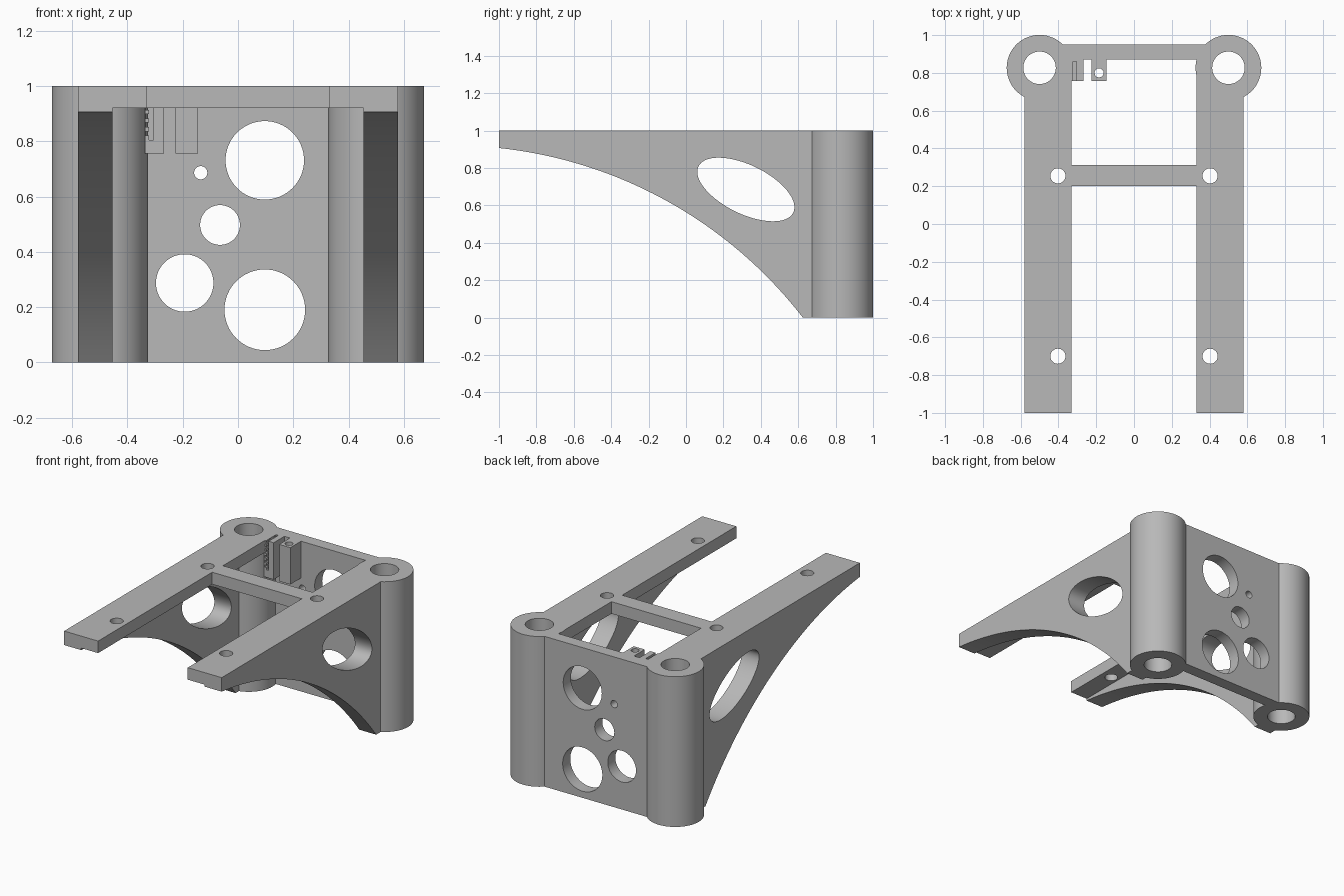
import bpy, math
from mathutils import Matrix

if "Cube" in bpy.data.objects:
    bpy.data.objects.remove(bpy.data.objects["Cube"], do_unlink=True)

grey = bpy.data.materials.new("plain grey")
grey.use_nodes = True
colour = (0.48, 0.48, 0.48, 1)
grey.diffuse_color = colour
grey.node_tree.nodes["Principled BSDF"].inputs["Base Color"].default_value = colour


def prism(name, profile, start, end, axis="Z"):
    """Extrude a closed 2D profile along an axis: X uses (y, z), Y uses (x, z), Z uses (x, y)."""
    def place(p, d):
        return {"X": (d, p[0], p[1]), "Y": (p[0], d, p[1]), "Z": (p[0], p[1], d)}[axis]
    n = len(profile)
    verts = [place(p, d) for d in (start, end) for p in profile]
    faces = [tuple(range(n))[::-1], tuple(range(n, 2 * n))]
    faces += [(i, (i + 1) % n, n + (i + 1) % n, n + i) for i in range(n)]
    mesh = bpy.data.meshes.new(name)
    mesh.from_pydata(verts, [], faces)
    mesh.materials.append(grey)
    obj = bpy.data.objects.new(name, mesh)
    bpy.context.collection.objects.link(obj)
    # consistent outward normals
    bpy.context.view_layer.objects.active = obj
    bpy.ops.object.select_all(action="DESELECT")
    obj.select_set(True)
    bpy.ops.object.mode_set(mode="EDIT")
    bpy.ops.mesh.select_all(action="SELECT")
    bpy.ops.mesh.normals_make_consistent(inside=False)
    bpy.ops.object.mode_set(mode="OBJECT")
    return obj


def box(name, x0, x1, y0, y1, z0, z1):
    return prism(name, [(x0, y0), (x1, y0), (x1, y1), (x0, y1)], z0, z1)


def ellipse(cx, cy, a, b=None, tilt=0, n=64):
    rot = Matrix.Rotation(tilt, 2)
    pts = []
    for i in range(n):
        t = math.tau * i / n
        u, v = a * math.cos(t), (b or a) * math.sin(t)
        pts.append((cx + rot[0][0] * u + rot[0][1] * v, cy + rot[1][0] * u + rot[1][1] * v))
    return pts


def combine(target, other, operation):
    """Apply a boolean and drop the helper."""
    mod = target.modifiers.new(operation.title(), "BOOLEAN")
    mod.operation, mod.solver, mod.object = operation, "EXACT", other
    bpy.context.view_layer.objects.active = target
    bpy.ops.object.modifier_apply(modifier=mod.name)
    bpy.data.objects.remove(other, do_unlink=True)


POST_X, POST_Y, POST_R, BORE_R = 0.5, 0.827, 0.174, 0.086
ARM_IN, RIB_IN, ARM_OUT = 0.33, 0.455, 0.58
PLATE_Z = 0.92

# back wall is the base of the bracket
bracket = box("bracket_frame", -0.4, 0.4, 0.87, 0.95, 0, 1)
combine(bracket, box("cross_bar", -0.36, 0.36, 0.2, 0.313, PLATE_Z, 1), "UNION")

# arched rib outline: circular arc below, straight top
arc_y, arc_z, arc_r = -1.25, -1.45, 2.37
a0 = math.acos((-1 - arc_y) / arc_r)
a1 = math.asin(-arc_z / arc_r)
rib = [(arc_y + arc_r * math.cos(a0 + (a1 - a0) * i / 40),
        arc_z + arc_r * math.sin(a0 + (a1 - a0) * i / 40)) for i in range(41)]
rib[0], rib[-1] = (-1, rib[0][1]), (rib[-1][0], 0)
rib += [(0.8, 0), (0.8, 1), (-1, 1)]

# arms, ribs and round posts on both sides
for s in (-1, 1):
    lo, hi = sorted((s * ARM_IN, s * ARM_OUT))
    combine(bracket, box("arm_plate", lo, hi, -1, 0.8, PLATE_Z, 1), "UNION")
    combine(bracket, prism("arm_rib", rib, s * RIB_IN, s * ARM_OUT, "X"), "UNION")
    combine(bracket, prism("post", ellipse(s * POST_X, POST_Y, POST_R), 0, 1), "UNION")

# post bores, screw holes and rib windows
for s in (-1, 1):
    combine(bracket, prism("bore", ellipse(s * POST_X, POST_Y, BORE_R), -0.1, 1.1), "DIFFERENCE")
    for y in (0.255, -0.7):
        combine(bracket, prism("screw_hole", ellipse(s * 0.403, y, 0.04, n=32), 0.85, 1.1), "DIFFERENCE")
    window = ellipse(0.32, 0.685, 0.282, 0.13, math.radians(-26))
    combine(bracket, prism("rib_window", window, s * 0.4, s * 0.65, "X"), "DIFFERENCE")

# round holes in the back wall
for x, z, r in ((0.097, 0.731, 0.142), (-0.135, 0.686, 0.024), (-0.065, 0.497, 0.072),
                (-0.193, 0.287, 0.104), (0.097, 0.19, 0.146)):
    combine(bracket, prism("wall_hole", ellipse(x, z, r), 0.8, 1.05, "Y"), "DIFFERENCE")

# toothed clamp beside the post
clamp = box("toothed_clamp", -0.337, -0.267, 0.757, 0.875, 0.755, 1)
combine(clamp, box("slot", -0.322, -0.305, 0.7, 0.86, 0.805, 1.1), "DIFFERENCE")
for i in range(6):
    z = 0.82 + i * 0.031
    combine(clamp, box("tooth_gap", -0.334, -0.315, 0.7, 0.86, z, z + 0.016), "DIFFERENCE")

# screw block on the wall
screw_block = box("screw_block", -0.226, -0.145, 0.757, 0.875, 0.755, 1)
combine(screw_block, prism("hole", ellipse(-0.185, 0.8, 0.024, n=32), 0.7, 1.1), "DIFFERENCE")

# smooth curved walls, keep edges sharp
for obj in (bracket, clamp, screw_block):
    bpy.ops.object.select_all(action="DESELECT")
    obj.select_set(True)
    bpy.context.view_layer.objects.active = obj
    bpy.ops.object.shade_smooth_by_angle(angle=math.radians(25))
